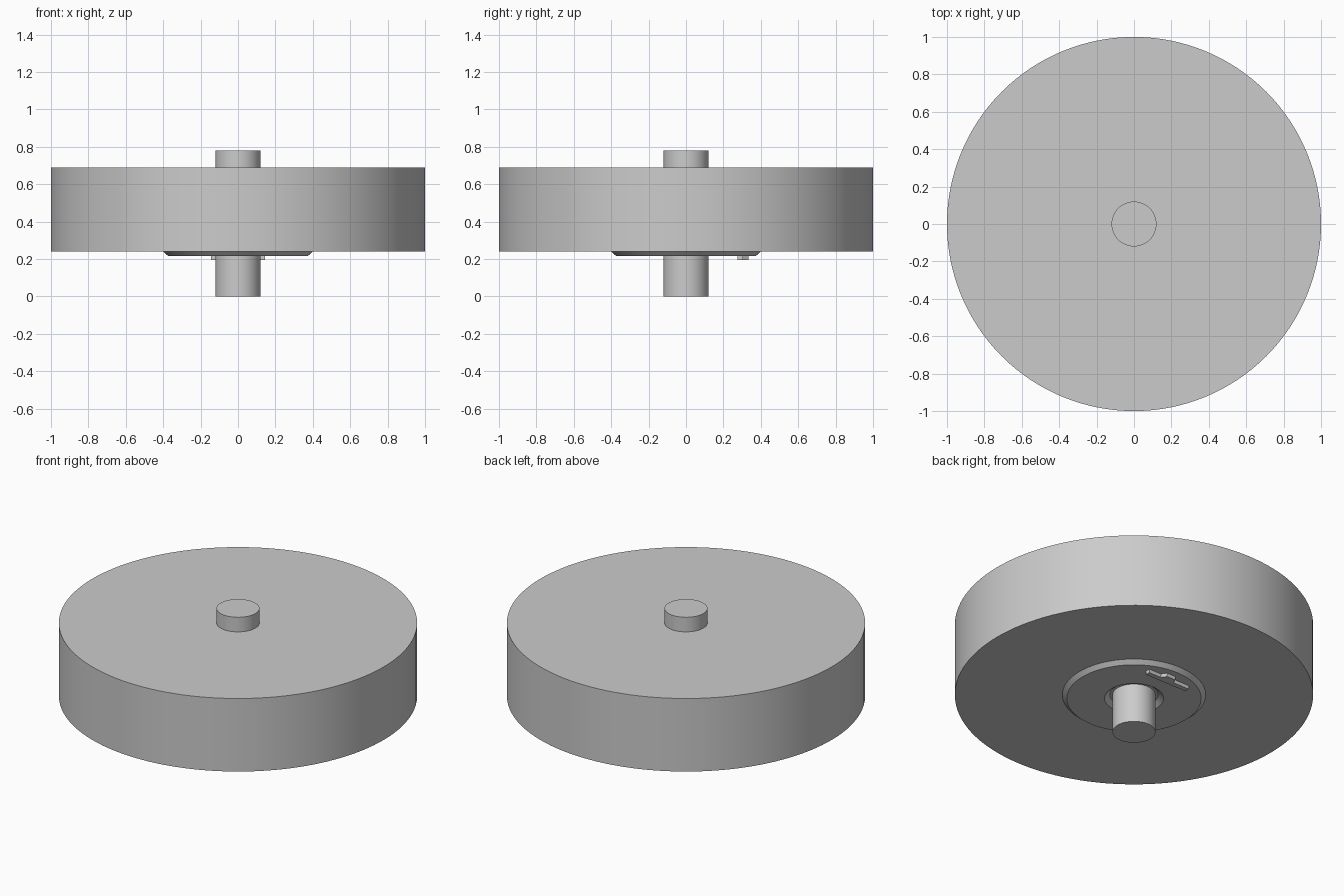
import bpy, bmesh, math

if "Cube" in bpy.data.objects:
    bpy.data.objects.remove(bpy.data.objects["Cube"])

SEG = 128


def finish(name, bm):
    bmesh.ops.recalc_face_normals(bm, faces=bm.faces)
    mesh = bpy.data.meshes.new(name)
    bm.to_mesh(mesh)
    bm.free()
    ob = bpy.data.objects.new(name, mesh)
    bpy.context.collection.objects.link(ob)
    bpy.ops.object.select_all(action='DESELECT')
    ob.select_set(True)
    bpy.context.view_layer.objects.active = ob
    bpy.ops.object.shade_smooth_by_angle(angle=math.radians(30))
    return ob


def cylinder(name, radius, z0, z1, segments=SEG):
    bm = bmesh.new()
    bmesh.ops.create_cone(bm, cap_ends=True, segments=segments,
                          radius1=radius, radius2=radius, depth=z1 - z0)
    bmesh.ops.translate(bm, verts=bm.verts, vec=(0, 0, (z0 + z1) / 2))
    return finish(name, bm)


def ring(name, profile, segments=SEG):
    """Revolve a closed (radius, z) profile about z."""
    bm = bmesh.new()
    loops = [[bm.verts.new((r * math.cos(a), r * math.sin(a), z)) for r, z in profile]
             for a in (2 * math.pi * i / segments for i in range(segments))]
    n = len(profile)
    for i in range(segments):
        a, b = loops[i], loops[(i + 1) % segments]
        for j in range(n):
            k = (j + 1) % n
            bm.faces.new((a[j], b[j], b[k], a[k]))
    return finish(name, bm)


def plate(name, outline, z0, z1):
    """Extrude an (x, y) outline between two heights."""
    bm = bmesh.new()
    face = bm.faces.new([bm.verts.new((x, y, z0)) for x, y in outline])
    ext = bmesh.ops.extrude_face_region(bm, geom=[face])
    top = [v for v in ext['geom'] if isinstance(v, bmesh.types.BMVert)]
    bmesh.ops.translate(bm, verts=top, vec=(0, 0, z1 - z0))
    return finish(name, bm)


# Large disc body
cylinder("disc_body", 1.0, 0.24, 0.69)

# Central shaft passing through the disc
cylinder("shaft", 0.12, 0.0, 0.78, 64)

# Bevelled collar under the disc, open around the shaft
ring("underside_collar", [(0.40, 0.24), (0.375, 0.217), (0.165, 0.217), (0.135, 0.24)])

# Small raised bar with a stepped middle on the collar
plate("marker_bar", [(-0.144, 0.275), (0.144, 0.275), (0.144, 0.305), (0.06, 0.305),
                     (0.04, 0.335), (-0.02, 0.335), (-0.03, 0.305), (-0.144, 0.305)],
      0.195, 0.22)
